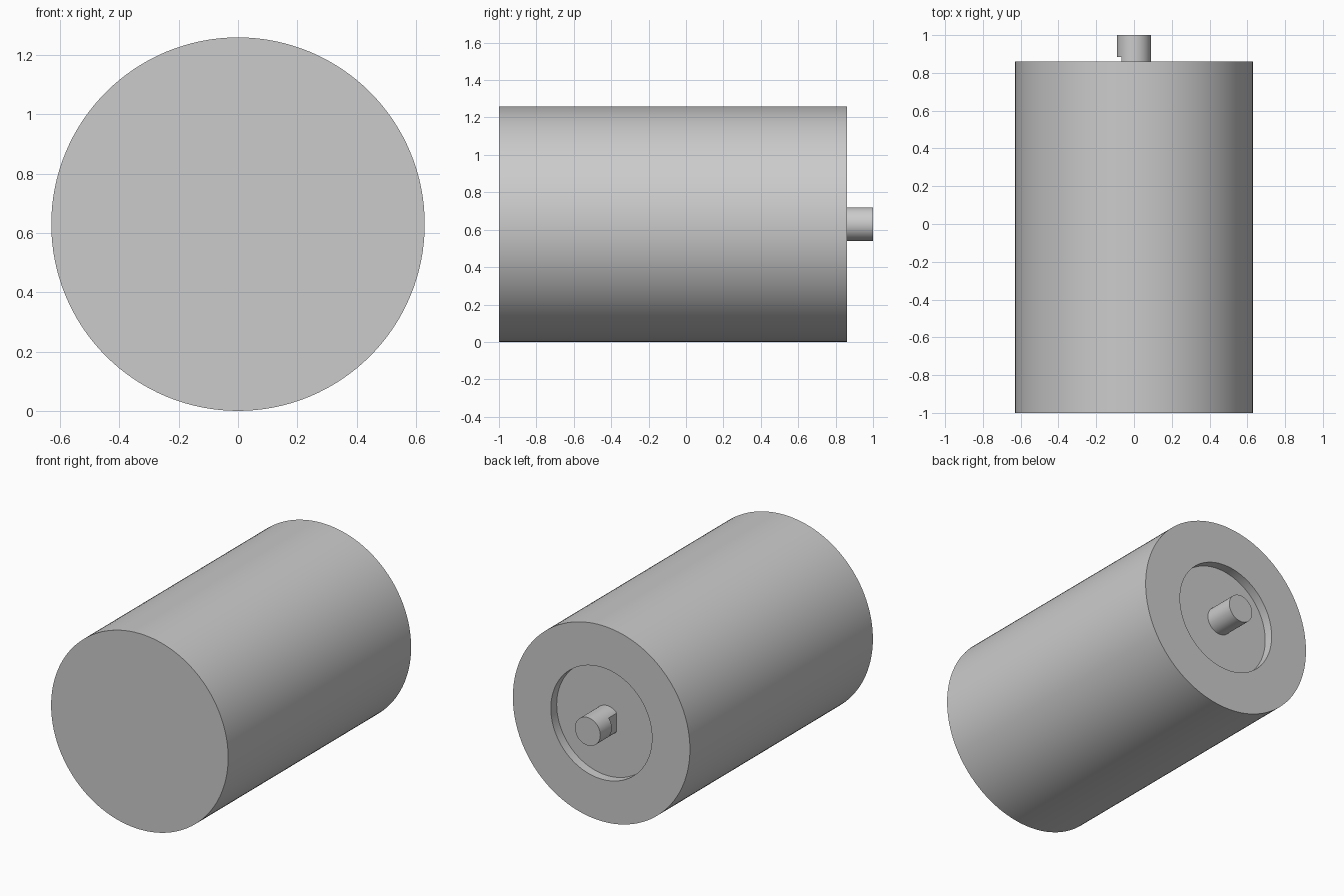
import bpy
import bmesh
import math

cube = bpy.data.objects.get("Cube")
if cube:
    bpy.data.objects.remove(cube, do_unlink=True)

RADIUS = 0.63
FRONT, BACK, FLOOR, TIP = -1.0, 0.86, 0.80, 1.0

grey = bpy.data.materials.new("plain grey")
grey.use_nodes = True
grey.diffuse_color = (0.6, 0.6, 0.6, 1)
grey.node_tree.nodes["Principled BSDF"].inputs["Base Color"].default_value = grey.diffuse_color


def loft(name, rings, segments):
    """Join rings of (radius, y, flat) along y; flat limits how far the ring reaches to -x."""
    bm = bmesh.new()
    loops = []
    for radius, y, flat in rings:
        loop = []
        for i in range(segments):
            a = math.tau * i / segments
            x = max(radius * math.cos(a), -flat)
            loop.append(bm.verts.new((x, y, RADIUS + radius * math.sin(a))))
        loops.append(loop)
    for a, b in zip(loops, loops[1:]):
        for i in range(segments):
            j = (i + 1) % segments
            bm.faces.new((a[i], a[j], b[j], b[i]))
    bm.faces.new(loops[0])
    bm.faces.new(loops[-1])
    bmesh.ops.remove_doubles(bm, verts=bm.verts[:], dist=1e-5)
    bmesh.ops.recalc_face_normals(bm, faces=bm.faces[:])
    mesh = bpy.data.meshes.new(name)
    bm.to_mesh(mesh)
    bm.free()
    mesh.materials.append(grey)
    obj = bpy.data.objects.new(name, mesh)
    bpy.context.collection.objects.link(obj)
    bpy.ops.object.select_all(action="DESELECT")
    obj.select_set(True)
    bpy.context.view_layer.objects.active = obj
    bpy.ops.object.shade_smooth_by_angle(angle=math.radians(30))
    return obj


# Drum with a round recess in its back
recess = 0.36
loft("drum", [(RADIUS, FRONT, 1), (RADIUS, BACK, 1), (recess, BACK, 1), (recess, FLOOR, 1)], 128)

# Shaft with a flat cut into one side near its root
shaft, flat, step = 0.09, 0.067, 0.883
loft("shaft", [(shaft, FLOOR, flat), (shaft, step, flat), (shaft, step, 1), (shaft, TIP, 1)], 96)
